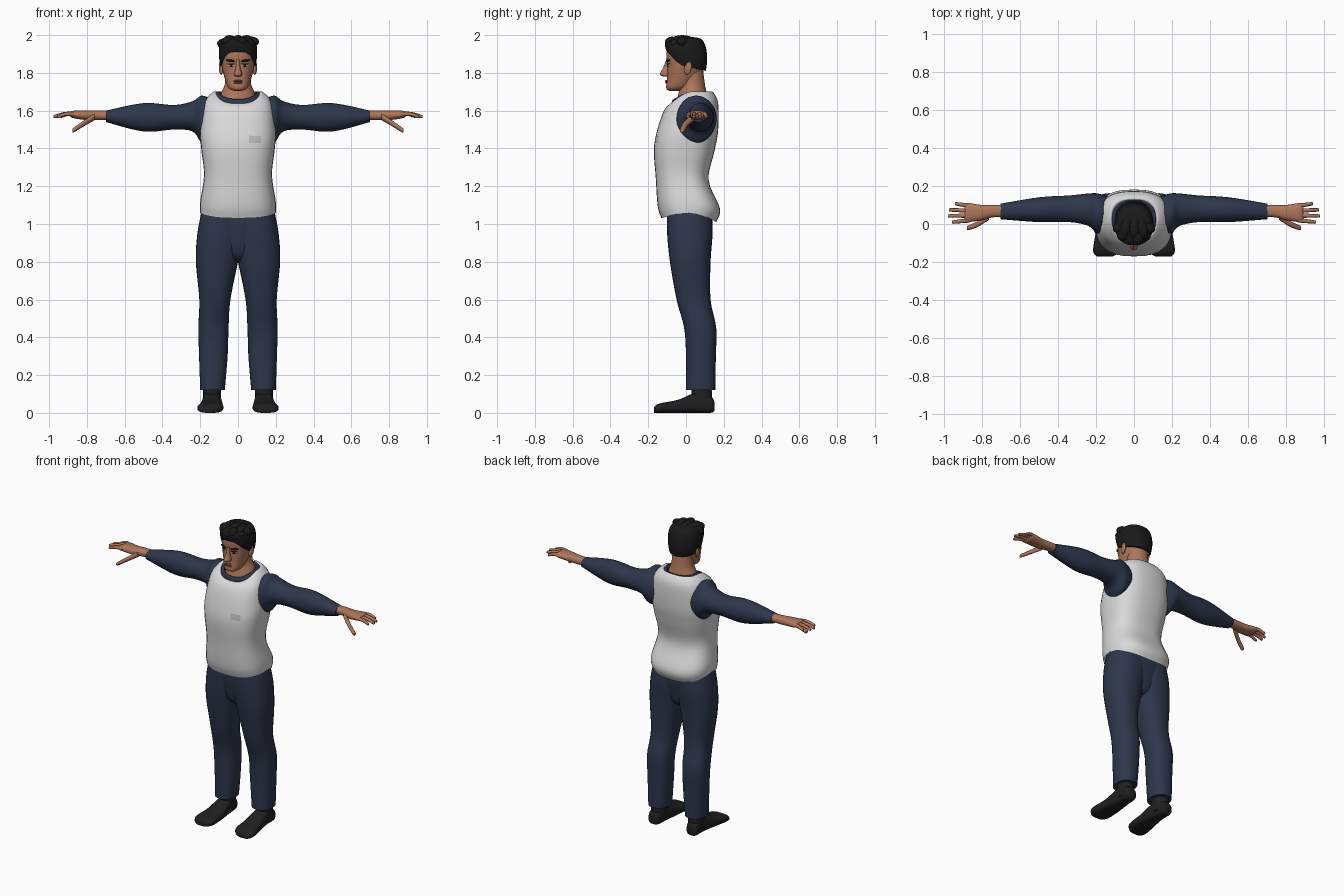
import bpy, bmesh, math
from mathutils import Vector

cube = bpy.data.objects.get("Cube")
if cube:
    bpy.data.objects.remove(cube, do_unlink=True)


def material(name, red, green, blue):
    mat = bpy.data.materials.new(name)
    mat.use_nodes = True
    mat.diffuse_color = (red, green, blue, 1)
    shader = mat.node_tree.nodes["Principled BSDF"]
    shader.inputs["Base Color"].default_value = mat.diffuse_color
    shader.inputs["Roughness"].default_value = 0.8
    return mat


skin = material("skin", .42, .18, .1)
lip_colour = material("lip_red", .27, .09, .06)
hair_black = material("hair_black", .01, .01, .01)
vest_white = material("vest_white", .7, .7, .7)
pocket_grey = material("pocket_grey", .5, .5, .5)
navy_cloth = material("navy_cloth", .026, .037, .07)
shoe_black = material("shoe_black", .014, .014, .014)
eye_white = material("eye_white", .5, .5, .45)


def finish(name, bm, mat):
    """Turn a bmesh into a smooth-shaded object that keeps its rims sharp."""
    bmesh.ops.recalc_face_normals(bm, faces=bm.faces)
    mesh = bpy.data.meshes.new(name)
    bm.to_mesh(mesh)
    bm.free()
    mesh.materials.append(mat)
    mesh.shade_smooth()
    mesh.set_sharp_from_angle(angle=math.radians(60))
    ob = bpy.data.objects.new(name, mesh)
    bpy.context.collection.objects.link(ob)
    return ob


def spline(rows, steps=5):
    """Smooth rows of numbers; yields (fraction along the path, row)."""
    rows = [Vector(row) for row in rows]
    spans = len(rows) - 1
    for i in range(spans):
        a, b, c, d = (rows[min(max(i + k, 0), spans)] for k in (-1, 0, 1, 2))
        for step in range(steps):
            f = step / steps
            bend = (c - a) * f + (a * 2 - b * 5 + c * 4 - d) * f**2 + (b * 3 - a - c * 3 + d) * f**3
            yield (i + f) / spans, b + bend / 2
    yield 1, rows[-1]


# Axis maps: a loft runs along t and its cross-sections lie in u and v
def upward(t, u, v):
    return u, v, t


def sideways(t, u, v):
    return t, v, u


def backward(t, u, v):
    return u, t, v


def rounded(value, power):
    return math.copysign(abs(value) ** (2 / power), value)


def loft(name, rows, mat, axis=upward, side=1, power=2.3, caps=True, sides=32,
         start_drop=(0, 0), end_drop=(0, 0)):
    """Rows are (t, u low, u high, v low, v high); drops lower the front and back of a rim."""
    bm = bmesh.new()
    loops = []
    for along, (t, u_low, u_high, v_low, v_high) in spline(rows):
        start, end = max(0, 1 - along * 1.5), max(0, along * 1.5 - .5)
        loop = []
        for i in range(sides):
            angle = math.tau * i / sides
            c, s = math.cos(angle), math.sin(angle)
            u = (u_low + u_high + (u_high - u_low) * rounded(c, power)) / 2
            v = (v_low + v_high + (v_high - v_low) * rounded(s, power)) / 2
            back = s > 0
            drop = (start_drop[back] * start + end_drop[back] * end) * abs(s) ** 1.3
            x, y, z = axis(t - drop, u, v)
            loop.append(bm.verts.new((side * x, y, z)))
        loops.append(loop)
    for low, high in zip(loops, loops[1:]):
        for i in range(sides):
            bm.faces.new((low[i - 1], low[i], high[i], high[i - 1]))
    if caps:
        bm.faces.new(loops[0])
        bm.faces.new(loops[-1])
    return finish(name, bm, mat)


def body(name, rows, mat, **options):
    """Symmetric upright loft from rows of (height, half width, front, back)."""
    return loft(name, [(z, -w, w, front, back) for z, w, front, back in rows], mat, **options)


def blob(name, centre, size, mat, turn=(0, 0, 0)):
    bm = bmesh.new()
    bmesh.ops.create_uvsphere(bm, u_segments=16, v_segments=10, radius=1)
    ob = finish(name, bm, mat)
    ob.location, ob.scale, ob.rotation_euler = centre, size, turn


def digit(name, path, radius, side):
    """Tapered finger along a path of points, with a rounded tip."""
    rows = []
    for i, (x, y, z) in enumerate(path):
        r = radius * (1 - i * .15)
        rows.append((x, z - r, z + r, y - r, y + r))
    rows.append((x + r / 2, z - r / 2, z + r / 2, y - r / 2, y + r / 2))
    loft(name, rows, skin, axis=sideways, side=side, power=2, sides=12)


# Sleeveless vest, dipping at the hem and neckline
vest = body("vest", [
    (1.06, .2, -.13, .16), (1.12, .2, -.15, .18), (1.26, .18, -.16, .12),
    (1.4, .195, -.17, .15), (1.5, .2, -.16, .17), (1.64, .18, -.12, .17),
    (1.7, .13, -.08, .14), (1.69, .11, -.07, .12)],
    vest_white, power=2.6, caps=False, start_drop=(.03, .05), end_drop=(.08, 0))

# Undershirt collar and neck
body("undershirt_collar", [
    (1.64, .13, -.08, .13), (1.69, .12, -.075, .13), (1.7, .1, -.06, .12), (1.67, .09, -.05, .11)],
    navy_cloth, caps=False, start_drop=(.08, 0), end_drop=(.08, 0))
body("neck", [
    (1.62, .11, -.07, .12), (1.69, .09, -.045, .11), (1.74, .07, -.03, .1), (1.82, .065, -.03, .09)],
    skin, power=2, start_drop=(.04, 0))

# Chest pocket laid onto the vest
bm = bmesh.new()
bmesh.ops.create_grid(bm, x_segments=8, y_segments=5, size=.5)
for vert in bm.verts:
    vert.co = (.095 + .07 * vert.co.x, -.17, 1.45 + .04 * vert.co.y)
wrap = finish("chest_pocket", bm, pocket_grey).modifiers.new("lie on vest", "SHRINKWRAP")
wrap.target, wrap.offset, wrap.wrap_mode = vest, .002, "ABOVE_SURFACE"

# Head, nose and mouth
body("head", [
    (1.705, .02, -.09, -.04), (1.72, .05, -.105, .01), (1.77, .07, -.1, .06),
    (1.84, .086, -.1, .1), (1.92, .088, -.1, .1), (1.97, .05, -.05, .05)], skin)
body("nose", [
    (1.87, .01, -.105, -.08), (1.83, .012, -.12, -.08),
    (1.79, .022, -.138, -.08), (1.78, .01, -.11, -.08)], skin, power=2, sides=16)
for name, z in (("upper_lip", 1.757), ("lower_lip", 1.748)):
    blob(name, (0, -.102, z), (.025, .009, .005), lip_colour)

# Hair cap with a raised front hairline, and swept locks
body("hair_cap", [
    (1.83, .092, -.1, .105), (1.88, .1, -.108, .112), (1.94, .1, -.11, .105),
    (1.98, .08, -.08, .08), (1.99, .03, -.03, .03)], hair_black, start_drop=(-.08, .02))
for i in range(6):
    swing = math.radians(30 * i - 75)
    blob(f"front_lock_{i + 1}", (.075 * math.sin(swing), -.075 * math.cos(swing), 1.955 + .01 * (i % 2)),
         (.03, .04, .027), hair_black, (0, 0, swing))
for x in (-.045, 0, .045):
    blob("crown_lock", (x, -.02, 1.973), (.03, .06, .027), hair_black, (0, 0, x * 5))

# Trouser seat joining the legs
body("trouser_seat", [
    (.8, .02, -.03, .06), (.84, .08, -.07, .11), (.92, .15, -.09, .13),
    (1, .19, -.1, .14), (1.08, .187, -.1, .135)], navy_cloth)

for side, word in ((1, "left"), (-1, "right")):
    # Ear, eye and eyebrow
    lean = (0, 0, side * .3)
    blob(f"{word}_ear", (side * .09, .01, 1.825), (.011, .02, .036), skin, (-.2, 0, -side * .25))
    blob(f"{word}_eye", (side * .036, -.09, 1.84), (.017, .008, .008), eye_white, lean)
    blob(f"{word}_iris", (side * .035, -.096, 1.84), (.008, .004, .008), hair_black)
    blob(f"{word}_eyelid", (side * .037, -.092, 1.848), (.02, .009, .003), hair_black, lean)
    blob(f"{word}_eyebrow", (side * .04, -.095, 1.865), (.026, .009, .006), hair_black,
         (0, -side * .12, side * .35))

    # Sleeve, widening into the armhole
    loft(f"{word}_sleeve", [
        (.12, 1.45, 1.65, -.03, .14), (.19, 1.43, 1.68, -.05, .16), (.24, 1.49, 1.65, -.01, .16),
        (.34, 1.5, 1.63, .01, .15), (.5, 1.49, 1.64, .01, .14), (.7, 1.54, 1.6, .025, .107)],
        navy_cloth, axis=sideways, side=side, power=2)

    # Hand with four fingers and a thumb
    loft(f"{word}_palm", [
        (.69, 1.55, 1.6, .035, .1), (.74, 1.55, 1.6, .035, .1), (.8, 1.55, 1.6, .02, .1),
        (.87, 1.56, 1.6, .01, .11), (.89, 1.57, 1.59, .015, .1)],
        skin, axis=sideways, side=side, sides=20)
    for i, (finger, tip) in enumerate((("index", .95), ("middle", .97), ("ring", .965), ("little", .935))):
        root, end = .02 + .025 * i, .01 + .032 * i
        knuckle = ((.86 + tip) / 2, (root + end) / 2, 1.583)
        digit(f"{word}_{finger}_finger", [(.86, root, 1.58), knuckle, (tip, end, 1.57)], .0125, side)
    digit(f"{word}_thumb", [(.76, .04, 1.567), (.82, 0, 1.53), (.87, -.02, 1.497)], .018, side)

    # Trouser leg
    loft(f"{word}_trouser_leg", [
        (.12, .07, .2, 0, .155), (.3, .055, .206, 0, .158), (.45, .05, .21, -.01, .16),
        (.6, .04, .205, -.05, .13), (.8, 0, .223, -.085, .13), (.95, -.03, .215, -.1, .14),
        (1.08, -.04, .19, -.1, .13)], navy_cloth, side=side)

    # Soft shoe and its ankle
    loft(f"{word}_shoe", [
        (.15, .11, .17, .01, .06), (.13, .1, .18, 0, .09), (.06, .09, .185, 0, .11),
        (-.04, .08, .2, 0, .07), (-.14, .08, .215, 0, .05), (-.17, .11, .195, 0, .03)],
        shoe_black, axis=backward, side=side, power=2.8)
    loft(f"{word}_shoe_ankle", [(.03, .09, .184, .03, .14), (.15, .09, .184, .03, .135)],
         shoe_black, side=side)
